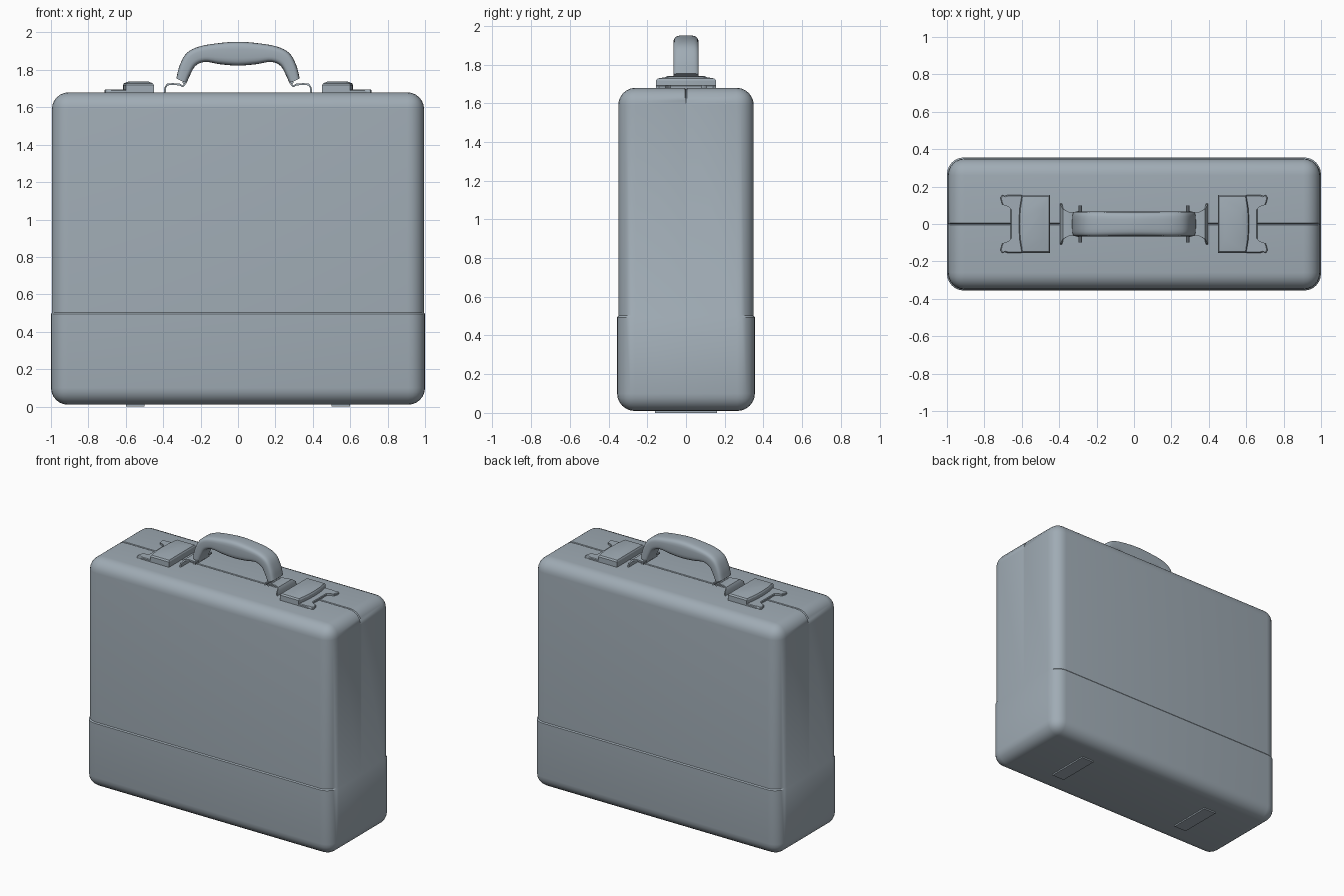
import bpy, bmesh, math
from mathutils import Vector

if "Cube" in bpy.data.objects:
    bpy.data.objects.remove(bpy.data.objects["Cube"])

grey = bpy.data.materials.new("blue grey")
grey.diffuse_color = (0.35, 0.41, 0.46, 1)
grey.use_nodes = True
grey.node_tree.nodes["Principled BSDF"].inputs["Base Color"].default_value = grey.diffuse_color


def finish(name, bm, angle=35):
    bmesh.ops.recalc_face_normals(bm, faces=bm.faces[:])
    me = bpy.data.meshes.new(name)
    bm.to_mesh(me)
    bm.free()
    me.materials.append(grey)
    ob = bpy.data.objects.new(name, me)
    bpy.context.collection.objects.link(ob)
    bpy.ops.object.select_all(action='DESELECT')
    ob.select_set(True)
    bpy.context.view_layer.objects.active = ob
    bpy.ops.object.shade_smooth_by_angle(angle=math.radians(angle))
    return ob


def loft(name, rings, angle=35):
    """Skin a list of equal-length point rings and cap both ends."""
    bm = bmesh.new()
    vs = [[bm.verts.new(p) for p in r] for r in rings]
    n = len(vs[0])
    for a, b in zip(vs, vs[1:]):
        for i in range(n):
            j = (i + 1) % n
            bm.faces.new((a[i], a[j], b[j], b[i]))
    bm.faces.new(vs[0])
    bm.faces.new(vs[-1])
    return finish(name, bm, angle)


# case body: rounded box, slightly wider lower section, shallow seam on top
bm = bmesh.new()
bmesh.ops.create_cube(bm, size=1)
for v in bm.verts:
    v.co = (v.co.x * 1.99, v.co.y * 0.70, 0.845 + v.co.z * 1.67)
bmesh.ops.bevel(bm, geom=bm.edges[:], offset=0.09, segments=6, profile=0.5, affect='EDGES')


def cut(co, no):
    bmesh.ops.bisect_plane(bm, geom=bm.verts[:] + bm.edges[:] + bm.faces[:],
                           plane_co=co, plane_no=no)


for z in (0.494, 0.502):
    cut((0, 0, z), (0, 0, 1))
for y in (-0.006, 0, 0.006):
    cut((0, y, 0), (0, 1, 0))
for v in bm.verts:
    if v.co.z < 0.498:
        v.co.x *= 1 / 0.995
        v.co.y *= 0.356 / 0.35
    elif abs(v.co.y) < 1e-4 and v.co.z > 1.6:
        v.co -= 0.008 * Vector((math.copysign(0.5, v.co.x) if abs(v.co.x) > 0.92 else 0, 0, 1))
finish("case_body", bm)

# handle: rounded section swept between outer and inner outlines
half = [(-.33, 1.754, -.276, 1.727), (-.312, 1.823, -.255, 1.775), (-.275, 1.889, -.226, 1.823),
        (-.206, 1.925, -.174, 1.843), (-.10, 1.943, -.10, 1.831), (0, 1.95, 0, 1.823)]
st = [Vector(h) for h in half]
st += [Vector((-h[0], h[1], -h[2], h[3])) for h in half[-2::-1]]
ext = [2 * st[0] - st[1]] + st + [2 * st[-1] - st[-2]]
fine = []
for i in range(1, len(ext) - 2):
    p, a, b, q = ext[i - 1:i + 3]
    for k in range(4):
        t = k / 4
        fine.append(0.5 * (2 * a + (b - p) * t + (2 * p - 5 * a + 4 * b - q) * t * t
                           + (3 * a - p - 3 * b + q) * t ** 3))
fine.append(st[-1])


def power(c):
    return math.copysign(abs(c) ** 0.5, c)


rings = []
for s in fine:
    o, i = Vector((s[0], 0, s[1])), Vector((s[2], 0, s[3]))
    ring = []
    for k in range(24):
        a = 2 * math.pi * (k + 0.5) / 24
        ring.append((o + i) / 2 + (o - i) / 2 * power(math.cos(a)) * 1.01
                    + Vector((0, 0.066 * power(math.sin(a)), 0)))
    rings.append(ring)
loft("handle", rings, 50)

# clasp outlines seen from above (right-hand side)
lid = [(0.45, -0.155), (0.45, 0.155), (0.60, 0.155), (0.612, 0.08),
       (0.616, 0), (0.612, -0.08), (0.60, -0.155)]
plate_half = [(0.56, 0.155), (0.675, 0.155), (0.69, 0.15), (0.708, 0.155), (0.715, 0.14),
              (0.705, 0.105), (0.675, 0.095), (0.66, 0.08)]
plate = plate_half + [(x, -y) for x, y in reversed(plate_half)]

# bracket strip: x, z, half width
strip = [(0.392, 1.676, 0.11), (0.389, 1.705, 0.105), (0.378, 1.722, 0.08), (0.35, 1.724, 0.065),
         (0.312, 1.722, 0.065), (0.296, 1.712, 0.07), (0.286, 1.72, 0.075), (0.288, 1.738, 0.075)]


def layer(pts, z, s, sx=1, sy=1, cx=0.533):
    return [(s * (cx + (x - cx) * sx), y * sy, z) for x, y in pts]


for s, side in ((-1, "left"), (1, "right")):
    loft("clasp_plate_" + side, [layer(plate, 1.675, s), layer(plate, 1.690, s),
                                 layer(plate, 1.695, s, 0.97, 0.97)])
    loft("clasp_lid_" + side, [layer(lid, 1.675, s), layer(lid, 1.718, s),
                               layer(lid, 1.728, s, 0.94, 0.95),
                               layer(lid, 1.739, s, 0.6, 0.5)], 25)
    # bent bracket holding the handle
    rings = []
    for i, (x, z, w) in enumerate(strip):
        a, b = strip[max(i - 1, 0)], strip[min(i + 1, len(strip) - 1)]
        d = Vector((b[0] - a[0], b[1] - a[1])).normalized() * 0.005
        rings.append([(s * (x + e * d.y), f * w, z - e * d.x)
                      for e, f in ((1, 1), (1, -1), (-1, -1), (-1, 1))])
    loft("handle_bracket_" + side, rings)
    # hinge pin through the handle end
    loft("handle_pin_" + side,
         [[(s * 0.287 + 0.009 * math.cos(k * math.pi / 5), y, 1.733 + 0.009 * math.sin(k * math.pi / 5))
           for k in range(10)] for y in (-0.1, 0.1)])
    # thin foot under the case
    foot = [(0.50, -0.16), (0.60, -0.16), (0.60, 0.16), (0.50, 0.16)]
    loft("foot_" + side, [layer(foot, 0, s), layer(foot, 0.012, s)])
